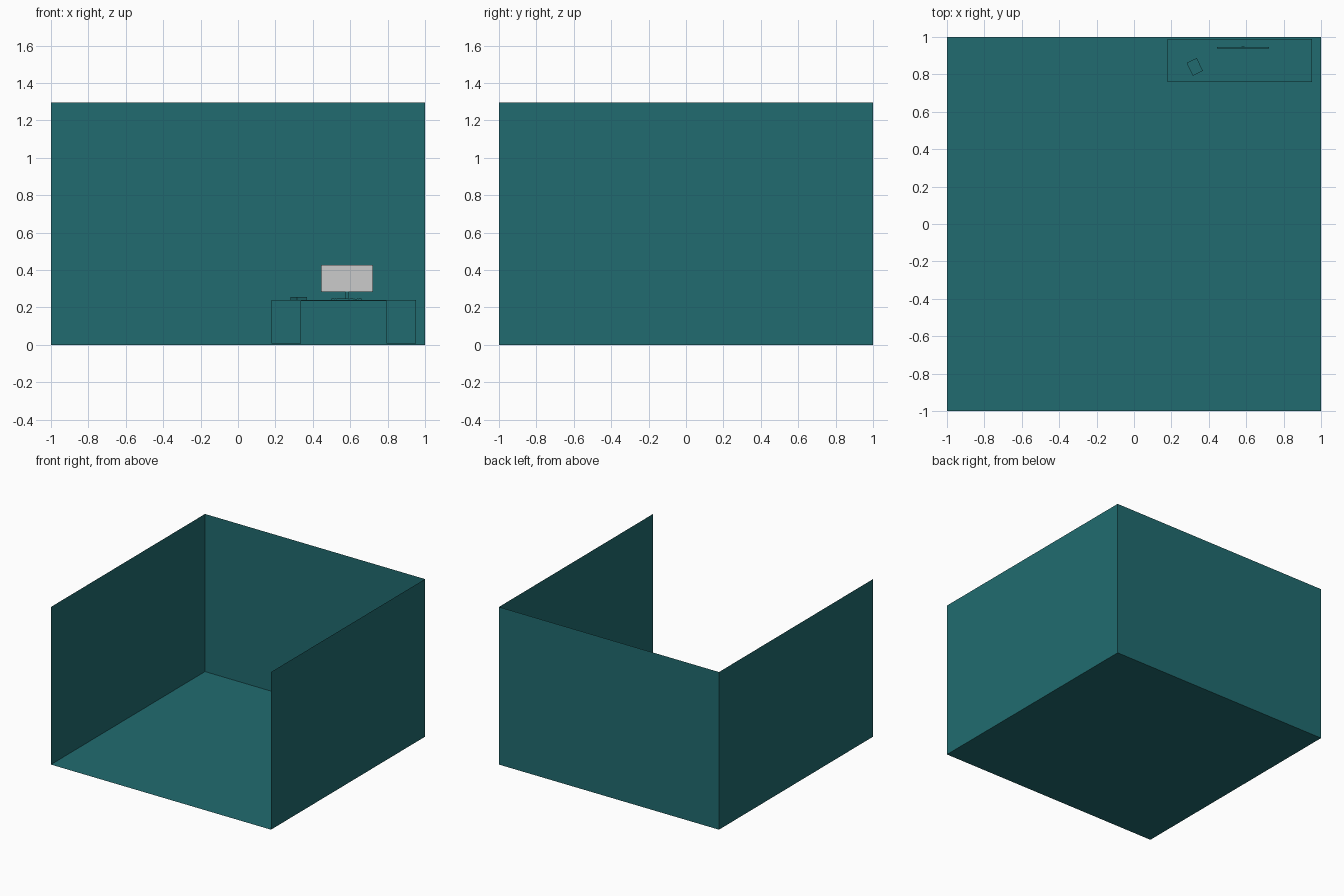
import bpy, bmesh, math
from mathutils import Matrix, Vector

if "Cube" in bpy.data.objects:
    bpy.data.objects.remove(bpy.data.objects["Cube"])

teal = bpy.data.materials.new("teal")
teal.diffuse_color = (0.015, 0.148, 0.16, 1)
teal.use_nodes = True
teal.node_tree.nodes["Principled BSDF"].inputs["Base Color"].default_value = teal.diffuse_color


def add_box(bm, lo, hi):
    lo, hi = Vector(lo), Vector(hi)
    m = Matrix.Translation((lo + hi) / 2) @ Matrix.Diagonal((*(hi - lo), 1))
    return bmesh.ops.create_cube(bm, size=1, matrix=m)["verts"]


def finish(name, bm, mat=teal):
    me = bpy.data.meshes.new(name)
    bm.to_mesh(me)
    bm.free()
    ob = bpy.data.objects.new(name, me)
    bpy.context.collection.objects.link(ob)
    if mat:
        me.materials.append(mat)
    return ob


def boxes(name, items, mat=teal):
    bm = bmesh.new()
    for lo, hi in items:
        add_box(bm, lo, hi)
    return finish(name, bm, mat)


# Room shell: box with the ceiling and the front wall removed
bm = bmesh.new()
add_box(bm, (-1, -1, 0), (1, 1, 1.295))
bm.normal_update()
gone = [f for f in bm.faces if f.normal.z > 0.5 or f.normal.y < -0.5]
bmesh.ops.delete(bm, geom=gone, context='FACES')
bmesh.ops.reverse_faces(bm, faces=bm.faces)
finish("room", bm)

# Desk: thin top on two pedestals
boxes("desk_top", [((0.18, 0.76, 0.234), (0.953, 0.99, 0.24))])
for side, x0, x1 in (("left", 0.18, 0.338), ("right", 0.795, 0.953)):
    boxes(side + "_pedestal", [((x0, 0.76, 0.008), (x1, 0.99, 0.234))])

# Monitor: frame, screen, neck and foot
cx = 0.583
boxes("monitor_body", [((cx - 0.138, 0.938, 0.282), (cx + 0.138, 0.946, 0.428))])
boxes("monitor_screen", [((cx - 0.136, 0.937, 0.284), (cx + 0.136, 0.9385, 0.426))], None)
boxes("monitor_stand", [((cx - 0.008, 0.944, 0.24), (cx + 0.008, 0.95, 0.32)),
                        ((cx - 0.05, 0.925, 0.24), (cx + 0.05, 0.96, 0.243))])

# Keyboard: slab with rows of keys and a number pad
boxes("keyboard_base", [((0.497, 0.807, 0.24), (0.663, 0.872, 0.245))])
keys = []
for row in range(5):
    y = 0.811 + row * 0.0118
    for col in range(18):
        if col == 14:
            continue
        x = 0.5 + col * 0.009
        if row == 0 and 3 <= col <= 8:
            continue
        keys.append(((x, y, 0.245), (x + 0.007, y + 0.0095, 0.249)))
keys.append(((0.527, 0.811, 0.245), (0.579, 0.8205, 0.249)))
boxes("keyboard_keys", keys)

# Notebook: two covers, pages and spine, turned on the desk
book = boxes("notebook", [((-0.03, -0.038, 0), (0.03, 0.038, 0.002)),
                          ((-0.028, -0.036, 0.002), (0.028, 0.036, 0.013)),
                          ((-0.03, -0.038, 0.013), (0.03, 0.038, 0.015)),
                          ((-0.03, -0.038, 0.002), (-0.027, 0.038, 0.013))])
book.location = (0.325, 0.84, 0.24)
book.rotation_euler.z = math.radians(26)
